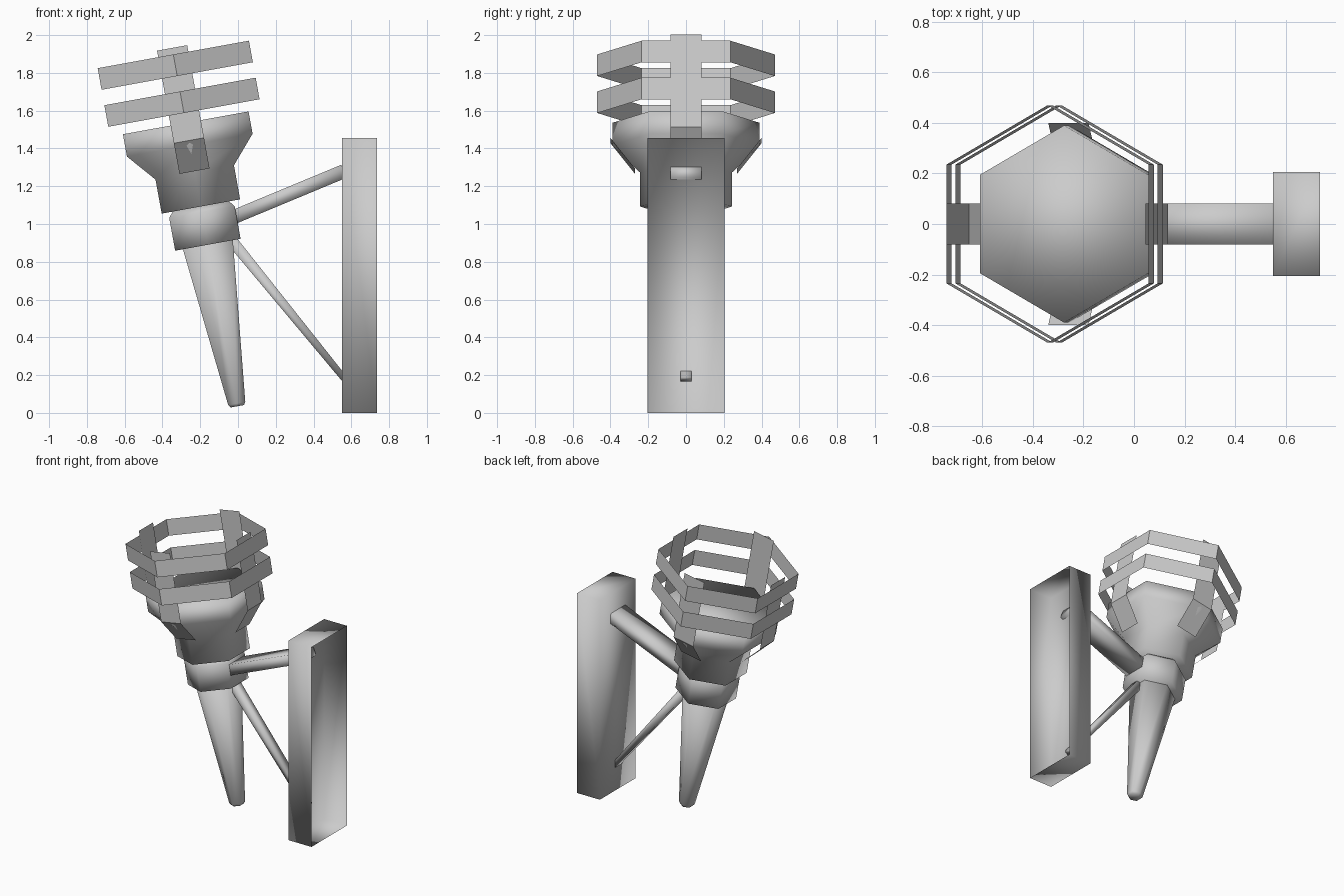
import bpy, bmesh
from math import sin, cos, pi, radians
from mathutils import Vector, Matrix

if "Cube" in bpy.data.objects:
    bpy.data.objects.remove(bpy.data.objects["Cube"])

# Torch axis: leans towards -x from its foot
TILT = Matrix.Translation((-0.005, 0, 0.04)) @ Matrix.Rotation(radians(-10.3), 4, 'Y')


def finish(name, bm, matrix=None, smooth=True, solid=True):
    if solid:
        bmesh.ops.recalc_face_normals(bm, faces=bm.faces)
    mesh = bpy.data.meshes.new(name)
    if matrix:
        bm.transform(matrix)
    bm.to_mesh(mesh)
    bm.free()
    for p in mesh.polygons:
        p.use_smooth = smooth
    obj = bpy.data.objects.new(name, mesh)
    bpy.context.collection.objects.link(obj)
    return obj


def hex_lathe(name, profile, caps=True, smooth=True):
    """Six-sided body from (apothem, height) pairs, corners pointing to +/-y."""
    bm = bmesh.new()
    rings = []
    for a, h in profile:
        r = a / cos(pi / 6)
        rings.append([bm.verts.new((r * cos(pi / 2 + i * pi / 3),
                                    r * sin(pi / 2 + i * pi / 3), h)) for i in range(6)])
    for lo, hi in zip(rings, rings[1:]):
        for i in range(6):
            j = (i + 1) % 6
            bm.faces.new((lo[i], lo[j], hi[j], hi[i]))
    if caps:
        bm.faces.new(rings[0][::-1])
        bm.faces.new(rings[-1])
    return finish(name, bm, TILT, smooth, caps)


def bar(name, start, end, width, t0, t1):
    """Rectangular bar in the xz plane, thickness going from t0 to t1."""
    a, b = Vector(start), Vector(end)
    d = (b - a).normalized()
    n = Vector((-d.z, 0, d.x))
    bm = bmesh.new()
    ends = []
    for p, t in ((a, t0), (b, t1)):
        ends.append([bm.verts.new(p + n * t / 2 * u + Vector((0, width / 2 * v, 0)))
                     for u, v in ((-1, -1), (1, -1), (1, 1), (-1, 1))])
    for i in range(4):
        j = (i + 1) % 4
        bm.faces.new((ends[0][i], ends[0][j], ends[1][j], ends[1][i]))
    bm.faces.new(ends[0])
    bm.faces.new(ends[1])
    return finish(name, bm)


# Torch body
hex_lathe("handle", [(0.036, -0.005), (0.046, 0.01), (0.136, 0.88)])
hex_lathe("collar", [(0.176, 0.864), (0.176, 1.04), (0.15, 1.072)])
hex_lathe("cup", [(0.211, 1.07), (0.211, 1.253), (0.338, 1.40), (0.338, 1.52)])

# Thin hexagonal basket bands
for name, mid in (("lower_band", 1.631), ("upper_band", 1.83)):
    hex_lathe(name, [(0.407, mid - 0.058), (0.407, mid + 0.058)], caps=False, smooth=False)

# Four thin upright straps, bent inward at the foot
for k in range(4):
    bm = bmesh.new()
    rows = [[bm.verts.new((r, y, h)) for y in (-0.081, 0.081)]
            for r, h in ((0.27, 1.26), (0.40, 1.425), (0.40, 1.923))]
    for lo, hi in zip(rows, rows[1:]):
        bm.faces.new((lo[0], lo[1], hi[1], hi[0]))
    finish(f"strap_{k + 1}", bm, TILT @ Matrix.Rotation(k * pi / 2, 4, 'Z'),
           smooth=False, solid=False)

# Bracket arms, just piercing the wall plate
bar("upper_arm", (-0.08, 0, 1.013), (0.56, 0, 1.279), 0.162, 0.074, 0.074)
bar("lower_strut", (-0.06, 0, 0.945), (0.565, 0, 0.178), 0.06, 0.06, 0.034)

# Wall plate: shallow box with an open back
bm = bmesh.new()
bmesh.ops.create_cube(bm, size=1)
bm.transform(Matrix.Translation((0.6435, 0, 0.7275)) @ Matrix.Diagonal((0.185, 0.41, 1.455, 1)))
bm.normal_update()
bmesh.ops.delete(bm, geom=[f for f in bm.faces if f.normal.x > 0.9], context='FACES_ONLY')
finish("wall_plate", bm, solid=False)
